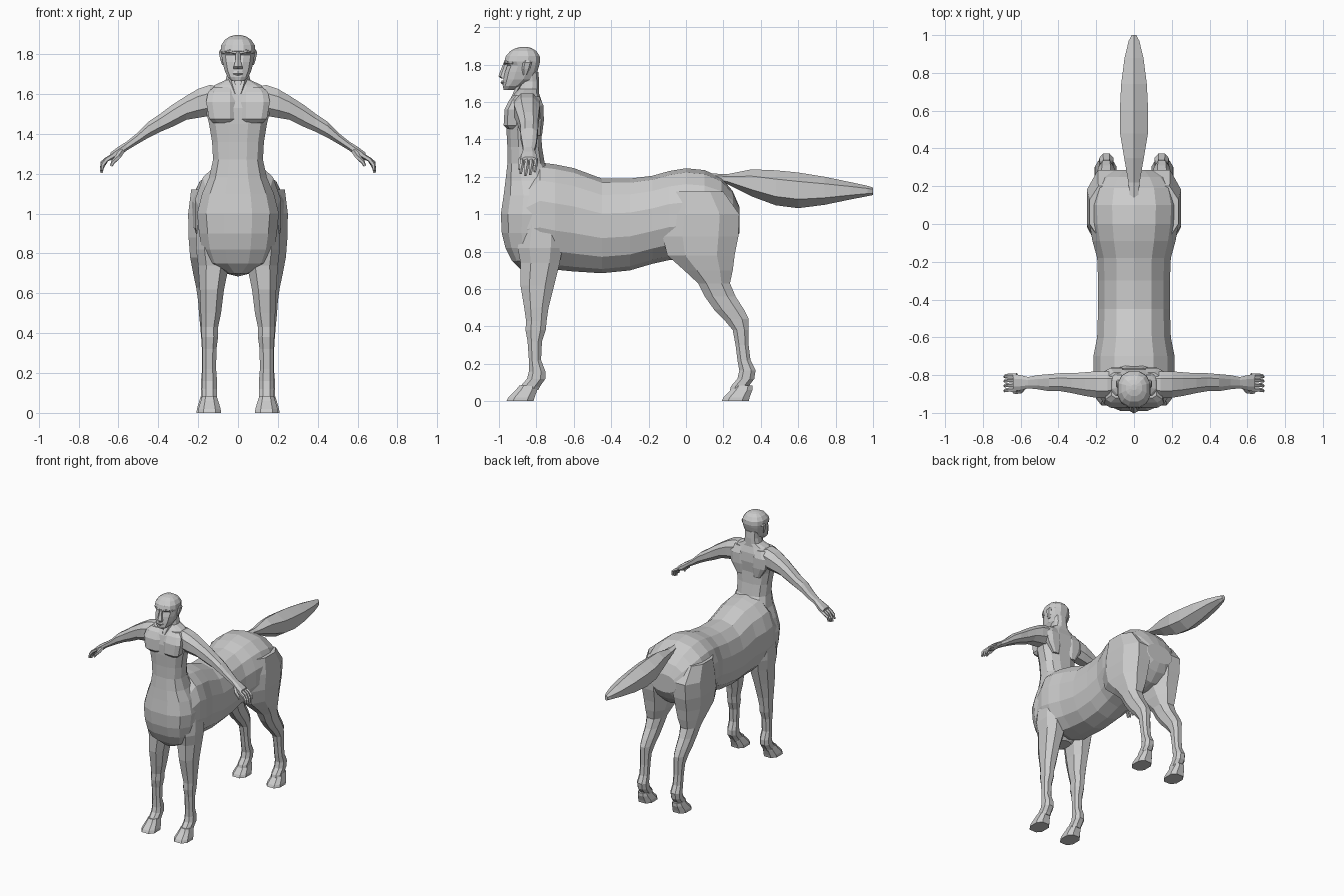
import bpy, bmesh, math
from mathutils import Vector

skin = bpy.data.materials.new("plain grey")
skin.diffuse_color = (0.6, 0.6, 0.6, 1)


def finish(name, rings):
    """Skin a list of point rings, cap both ends and flat shade."""
    bm = bmesh.new()
    loops = [[bm.verts.new(p) for p in r] for r in rings]
    n = len(loops[0])
    for a, b in zip(loops, loops[1:]):
        for i in range(n):
            j = (i + 1) % n
            bm.faces.new((a[i], a[j], b[j], b[i]))
    bm.faces.new(loops[0][::-1])
    bm.faces.new(loops[-1])
    bmesh.ops.recalc_face_normals(bm, faces=bm.faces)
    me = bpy.data.meshes.new(name)
    bm.to_mesh(me)
    bm.free()
    me.materials.append(skin)
    ob = bpy.data.objects.new(name, me)
    bpy.context.collection.objects.link(ob)
    return ob


def mirrored(ob):
    ob.modifiers.new("mirror", 'MIRROR')
    return ob


def loft(name, axis, rows, sides=12, power=0.85):
    """Rows are (position, x or y low, high, z or y low, high) boxes holding a rounded ring."""
    order = {'x': (0, 1, 2), 'y': (1, 0, 2), 'z': (2, 0, 1)}[axis]
    rings = []
    for t, a0, a1, b0, b1 in rows:
        ring = []
        for i in range(sides):
            w = 2 * math.pi * (i + 0.5) / sides
            c, s = math.cos(w), math.sin(w)
            k = math.cos(math.pi / sides) ** power
            p = [0, 0, 0]
            p[order[0]] = t
            p[order[1]] = (a0 + a1) / 2 + (a1 - a0) / 2 * math.copysign(abs(c) ** power, c) / k
            p[order[2]] = (b0 + b1) / 2 + (b1 - b0) / 2 * math.copysign(abs(s) ** power, s) / k
            ring.append(p)
        rings.append(ring)
    return finish(name, rings)


def sym(rows):
    """Rows (position, half width, low, high) centred on x = 0."""
    return [(t, -w, w, lo, hi) for t, w, lo, hi in rows]


def tube(name, pts, sides=5):
    """Round tube through (x, y, z, radius) points."""
    rings = []
    for i, p in enumerate(pts):
        d = Vector(pts[min(i + 1, len(pts) - 1)][:3]) - Vector(pts[max(i - 1, 0)][:3])
        q = d.to_track_quat('Z', 'Y')
        rings.append([Vector(p[:3]) + q @ Vector((math.cos(2 * math.pi * k / sides) * p[3],
                      math.sin(2 * math.pi * k / sides) * p[3], 0)) for k in range(sides)])
    return finish(name, rings)


# horse barrel, withers to rump
loft("horse_body", 'y', sym([
    (-0.94, .14, .84, 1.08), (-0.88, .19, .77, 1.17), (-0.78, .215, .73, 1.27),
    (-0.70, .215, .71, 1.26), (-0.60, .195, .70, 1.24), (-0.45, .19, .69, 1.185),
    (-0.30, .19, .705, 1.185), (-0.18, .195, .74, 1.20), (-0.09, .22, .76, 1.225),
    (0.0, .235, .76, 1.24), (0.10, .24, .76, 1.23), (0.19, .22, .78, 1.19),
    (0.25, .17, .84, 1.12), (0.285, .11, .90, 1.04)]), sides=14, power=0.9)

# horse chest, waist, human chest and neck in one column
loft("torso", 'z', sym([
    (.70, .05, -.88, -.74), (.75, .15, -.93, -.70), (.82, .18, -.965, -.68),
    (.90, .195, -.985, -.66), (1.00, .205, -.99, -.64), (1.10, .18, -.975, -.65),
    (1.18, .145, -.965, -.70), (1.27, .125, -.955, -.755), (1.36, .13, -.955, -.77),
    (1.45, .145, -.96, -.775), (1.53, .165, -.96, -.765), (1.60, .165, -.945, -.77),
    (1.645, .115, -.915, -.785), (1.67, .062, -.90, -.785), (1.71, .052, -.895, -.785),
    (1.76, .055, -.895, -.79)]), sides=12, power=0.8)

# chest muscles either side of the breastbone
mirrored(loft("chest_muscle", 'z', [
    (1.455, .02, .125, -.955, -.90), (1.475, .012, .145, -.975, -.88),
    (1.56, .01, .16, -.97, -.88), (1.61, .012, .15, -.945, -.86),
    (1.635, .02, .12, -.92, -.86)], sides=8, power=0.6))

# shoulder blades
mirrored(loft("shoulder_blade", 'z', [
    (1.42, .05, .10, -.80, -.77), (1.50, .03, .15, -.82, -.76),
    (1.58, .03, .16, -.84, -.762), (1.63, .04, .13, -.85, -.785)], sides=8))

# collar bones and neck cords
mirrored(tube("neck_cord", [(.01, -.935, 1.60, .012), (.03, -.90, 1.67, .014), (.055, -.86, 1.74, .012)]))

# head
loft("head", 'z', sym([
    (1.665, .03, -.975, -.92), (1.685, .052, -.98, -.87), (1.72, .068, -.976, -.815),
    (1.76, .077, -.968, -.795), (1.795, .083, -.955, -.785), (1.815, .087, -.972, -.78),
    (1.845, .084, -.963, -.782), (1.872, .066, -.94, -.80), (1.888, .042, -.91, -.825),
    (1.895, .014, -.88, -.85)]), sides=12, power=0.85)

# nose, lips and brow
loft("nose", 'z', sym([(1.725, .022, -.985, -.95), (1.737, .022, -1.0, -.95),
     (1.77, .013, -.988, -.94), (1.812, .011, -.972, -.94)]), sides=6)
loft("lips", 'z', sym([(1.693, .018, -.98, -.95), (1.703, .028, -.988, -.94),
     (1.714, .02, -.983, -.95)]), sides=6)
mirrored(tube("brow", [(.008, -.966, 1.806, .008), (.04, -.962, 1.815, .010), (.075, -.925, 1.808, .007)]))
mirrored(loft("ear", 'z', [(1.745, .07, .08, -.87, -.85), (1.775, .07, .09, -.875, -.835),
     (1.81, .075, .096, -.87, -.825), (1.822, .075, .09, -.86, -.83)], sides=6))

# arm from the chest to the wrist
mirrored(loft("arm", 'x', [
    (.08, -.90, -.79, 1.52, 1.63), (.14, -.92, -.78, 1.49, 1.645),
    (.20, -.92, -.78, 1.48, 1.625), (.26, -.91, -.785, 1.47, 1.59),
    (.33, -.895, -.79, 1.435, 1.545), (.39, -.885, -.79, 1.41, 1.50),
    (.45, -.885, -.795, 1.38, 1.46), (.51, -.875, -.80, 1.345, 1.40),
    (.56, -.87, -.81, 1.315, 1.36), (.60, -.88, -.80, 1.28, 1.335),
    (.64, -.885, -.795, 1.265, 1.305)], sides=8))

# four fingers and a thumb
for i, (y, drop) in enumerate(((-.878, .01), (-.852, 0), (-.827, .005), (-.803, .02))):
    mirrored(tube(f"finger_{i + 1}", [(.62, y, 1.295, .013), (.66, y, 1.27, .012),
             (.68, y - .003, 1.235 + drop, .011), (.685, y - .006, 1.205 + drop, .007)]))
mirrored(tube("thumb", [(.585, -.865, 1.315, .017), (.60, -.885, 1.285, .014),
         (.625, -.89, 1.26, .011), (.637, -.89, 1.238, .007)]))

# front leg
mirrored(loft("front_leg", 'z', [
    (.95, .08, .205, -.88, -.66), (.82, .05, .21, -.90, -.66), (.74, .045, .20, -.885, -.675),
    (.62, .07, .192, -.885, -.705), (.50, .085, .187, -.865, -.735), (.43, .10, .183, -.855, -.745),
    (.38, .10, .182, -.858, -.75), (.32, .108, .178, -.847, -.77), (.22, .11, .177, -.84, -.775),
    (.16, .105, .18, -.84, -.752), (.12, .105, .182, -.85, -.752), (.08, .105, .18, -.885, -.78),
    (.06, .105, .18, -.89, -.79)], sides=8))

# hind leg with hock
mirrored(loft("hind_leg", 'z', [
    (1.12, .06, .235, -.07, .20), (1.00, .03, .25, -.11, .285), (.88, .03, .248, -.125, .28),
    (.78, .04, .24, -.10, .26), (.70, .06, .225, -.01, .25), (.63, .085, .21, .065, .235),
    (.56, .095, .20, .10, .265), (.49, .10, .195, .15, .31), (.44, .105, .19, .20, .335),
    (.38, .11, .185, .25, .335), (.30, .113, .18, .265, .335), (.22, .112, .18, .275, .345),
    (.165, .108, .185, .285, .372), (.12, .108, .185, .275, .365), (.08, .108, .185, .24, .335),
    (.06, .108, .185, .235, .33)], sides=8))

# hooves, flared toward the ground
for name, y, x in (("front_hoof", -.96, .143), ("hind_hoof", .19, .15)):
    mirrored(loft(name, 'z', [
        (0, x - .058, x + .058, y, y + .145), (.02, x - .056, x + .056, y + .01, y + .15),
        (.06, x - .044, x + .044, y + .05, y + .165), (.085, x - .036, x + .036, y + .07, y + .165)],
        sides=8, power=0.75))

# blade shaped tail
loft("tail", 'y', sym([
    (.14, .022, 1.18, 1.215), (.22, .03, 1.165, 1.21), (.35, .052, 1.105, 1.23),
    (.48, .074, 1.06, 1.222), (.60, .075, 1.045, 1.21), (.74, .068, 1.06, 1.19),
    (.88, .05, 1.085, 1.165), (.97, .028, 1.10, 1.148), (1.0, .012, 1.105, 1.14)]), sides=6, power=1.0)
